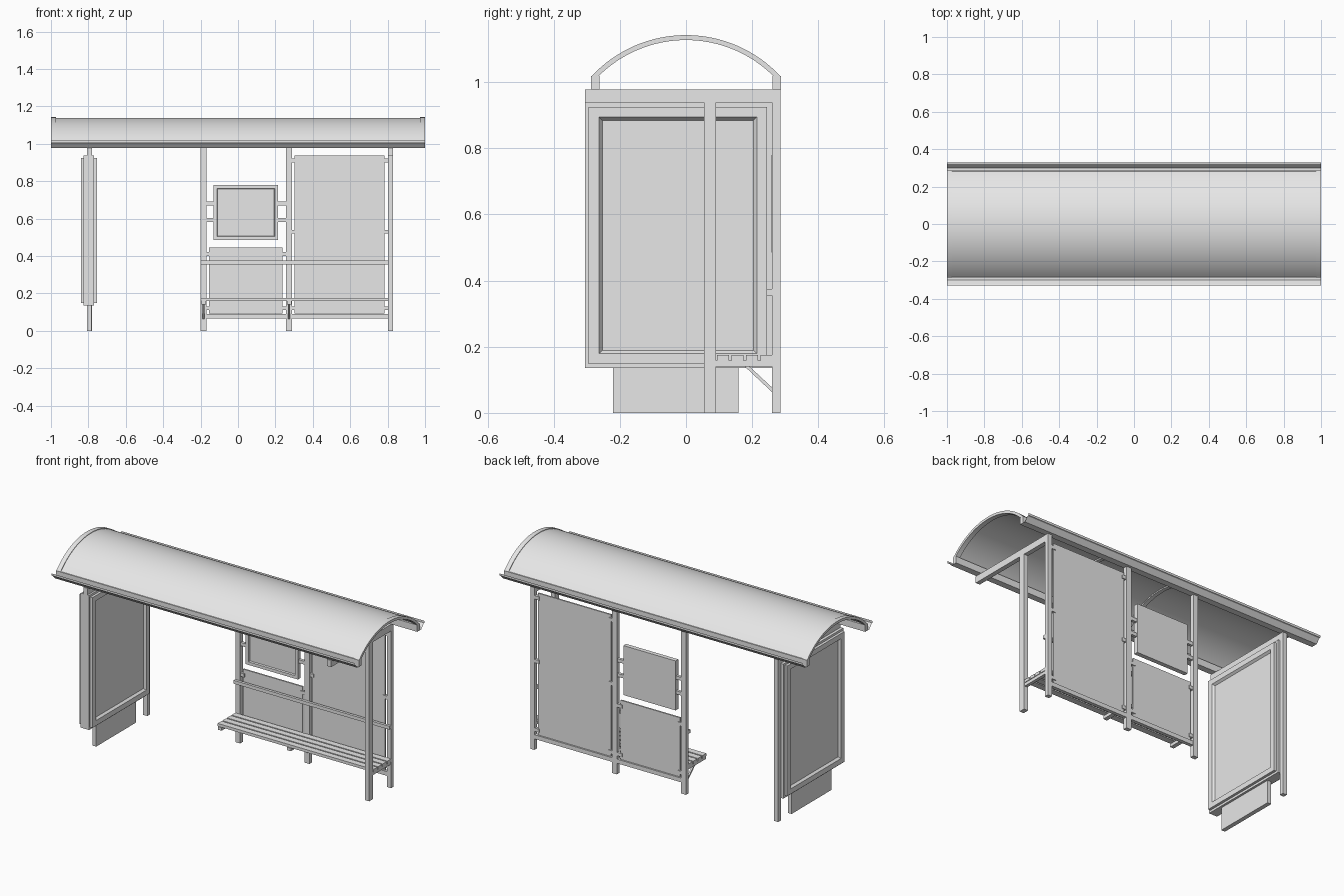
import bpy, bmesh, math
from mathutils import Vector

if "Cube" in bpy.data.objects:
    bpy.data.objects.remove(bpy.data.objects["Cube"], do_unlink=True)

GREY = (0.8, 0.8, 0.8, 1.0)
metal = bpy.data.materials.new("light_grey")
metal.use_nodes = True
metal.diffuse_color = GREY
metal.node_tree.nodes["Principled BSDF"].inputs["Base Color"].default_value = GREY


def finish(name, bm, smooth=False):
    mesh = bpy.data.meshes.new(name)
    bmesh.ops.recalc_face_normals(bm, faces=bm.faces)
    bm.to_mesh(mesh)
    bm.free()
    obj = bpy.data.objects.new(name, mesh)
    bpy.context.collection.objects.link(obj)
    mesh.materials.append(metal)
    if smooth:
        bpy.ops.object.select_all(action='DESELECT')
        bpy.context.view_layer.objects.active = obj
        obj.select_set(True)
        bpy.ops.object.shade_smooth_by_angle(angle=math.radians(30))
    return obj


def box(name, x, y, z, recess=(), rim=0.0, lip=0.0, depth=0.0):
    """Box from (min, max) ranges; sides facing a recess direction get a sunken panel."""
    bm = bmesh.new()
    bmesh.ops.create_cube(bm, size=1)
    for v in bm.verts:
        for i, (lo, hi) in enumerate((x, y, z)):
            v.co[i] = hi if v.co[i] > 0 else lo
    bm.normal_update()
    for direction in recess:
        face = max(bm.faces, key=lambda f: (f.normal.dot(Vector(direction)) > 0.99) * f.calc_area())
        bmesh.ops.inset_region(bm, faces=[face], thickness=rim)
        bmesh.ops.inset_region(bm, faces=[face], thickness=lip, depth=-depth)
    return finish(name, bm)


def sweep(name, profile, x0, x1, closed=True, smooth=False):
    """Extrude a (y, z) profile along x; open profiles make a folded sheet."""
    bm = bmesh.new()
    a, b = [[bm.verts.new((x, y, z)) for y, z in profile] for x in (x0, x1)]
    n = len(profile)
    for i in range(n if closed else n - 1):
        j = (i + 1) % n
        bm.faces.new((a[i], a[j], b[j], b[i]))
    if closed:
        bm.faces.new(a)
        bm.faces.new(b)
    return finish(name, bm, smooth)


def arch(r0, r1, steps=32):
    """Closed profile of a curved band between two radii."""
    centre, half = 0.752, math.radians(47)
    angles = [half * (2 * i / steps - 1) for i in range(steps + 1)]
    path = [(r1, t) for t in angles] + [(r0, t) for t in reversed(angles)]
    return [(r * math.sin(t), centre + r * math.cos(t)) for r, t in path]


# Roof: curved sheet, end trims and inner ribs
R = 0.39
sweep("roof_sheet", arch(R - 0.008, R - 0.003), -0.99, 0.99, smooth=True)
for name, x0, x1 in (("roof_trim_right", -1, -0.972), ("roof_trim_left", 0.972, 1)):
    sweep(name, arch(R - 0.015, R), x0, x1, smooth=True)
for name, x in (("roof_rib_right", -0.185), ("roof_rib_left", 0.273)):
    sweep(name, arch(R - 0.015, R - 0.007), x - 0.012, x + 0.012, smooth=True)

# Eaves: long rails with folded gutters
gutter = [(0.287, 0.978), (0.3, 0.978), (0.322, 1.003), (0.33, 1.005), (0.33, 1.018)]
for side, s in (("front", -1), ("back", 1)):
    box(side + "_rail", (-1, 1), sorted((s * 0.262, s * 0.287)), (0.978, 1.018))
    sweep(side + "_gutter", [(s * y, z) for y, z in gutter], -1, 1, closed=False)

# Posts and cross beams
BACK = (0.26, 0.285)
POSTS = {"box_post": (-0.808, -0.781), "bench_post": (-0.2, -0.168),
         "middle_post": (0.257, 0.29), "end_post": (0.802, 0.829)}
for name, x in POSTS.items():
    box(name, x, BACK, (0, 0.978))
box("front_post", POSTS["end_post"], (0.054, 0.09), (0, 0.938))
for name in ("box", "end"):
    box(name + "_cross_beam", POSTS[name + "_post"], (-0.305, 0.285), (0.938, 0.978))

# Display box: core, framed faces and foot
box("display_core", (-0.825, -0.77), (-0.305, 0.26), (0.135, 0.938))
for name, x, d in (("display_frame_right", (-0.84, -0.8), -1), ("display_frame_left", (-0.795, -0.755), 1)):
    # The frames are hollow rings so the sunken panel sits below their rim
    box(name, x, (-0.294, 0.245), (0.148, 0.925), [(d, 0, 0)], 0.044, 0.014, 0.013)
box("display_foot", (-0.808, -0.783), (-0.22, 0.158), (0, 0.135))

# Wall panels, each with clips to the posts on both sides
PANEL = (0.268, 0.277)
CLIP = (0.263, 0.282)


def wall_panel(name, x, z, post_gap, clip_heights):
    box(name, x, PANEL, z)
    for i, h in enumerate(clip_heights):
        for side, a, b in (("right", post_gap[0], x[0] + 0.012), ("left", x[1] - 0.012, post_gap[1])):
            box(f"{name}_clip_{side}_{i}", (a, b), CLIP, (h - 0.01, h + 0.01))


wall_panel("large_panel", (0.302, 0.784), (0.092, 0.938), (0.29, 0.802), (0.12, 0.53, 0.91))
wall_panel("low_panel", (-0.155, 0.238), (0.092, 0.445), (-0.168, 0.257), (0.12, 0.41))
box("bottom_bar_right", (-0.168, 0.257), (0.262, 0.283), (0.065, 0.09))
box("bottom_bar_left", (0.29, 0.802), (0.262, 0.283), (0.065, 0.09))

# Notice board on two pairs of short arms
box("notice_board", (-0.13, 0.215), (0.258, 0.284), (0.485, 0.78), [(0, -1, 0)], 0.026, 0.004, 0.01)
for i, h in enumerate((0.592, 0.68)):
    box(f"notice_arm_right_{i}", (-0.168, -0.13), (0.264, 0.281), (h - 0.01, h + 0.01))
    box(f"notice_arm_left_{i}", (0.215, 0.257), (0.264, 0.281), (h - 0.01, h + 0.01))

# Bench: slats, back rest, bearers and diagonal braces
BENCH = (-0.2, 0.829)
for i in range(4):
    y = 0.094 + i * 0.0435
    box(f"bench_slat_{i}", BENCH, (y, y + 0.036), (0.158, 0.175))
box("back_rest", BENCH, (0.244, 0.26), (0.355, 0.375))
for name in ("bench", "middle", "end"):
    x0, x1 = POSTS[name + "_post"]
    mid = (x0 + x1) / 2
    box(name + "_bearer", (x0 + 0.004, x1 - 0.004), (0.09, 0.26), (0.14, 0.158))
    if name != "end":
        brace = [(0.178, 0.14), (0.192, 0.14), (0.26, 0.077), (0.26, 0.063)]
        sweep(name + "_brace", brace, mid - 0.005, mid + 0.005)
